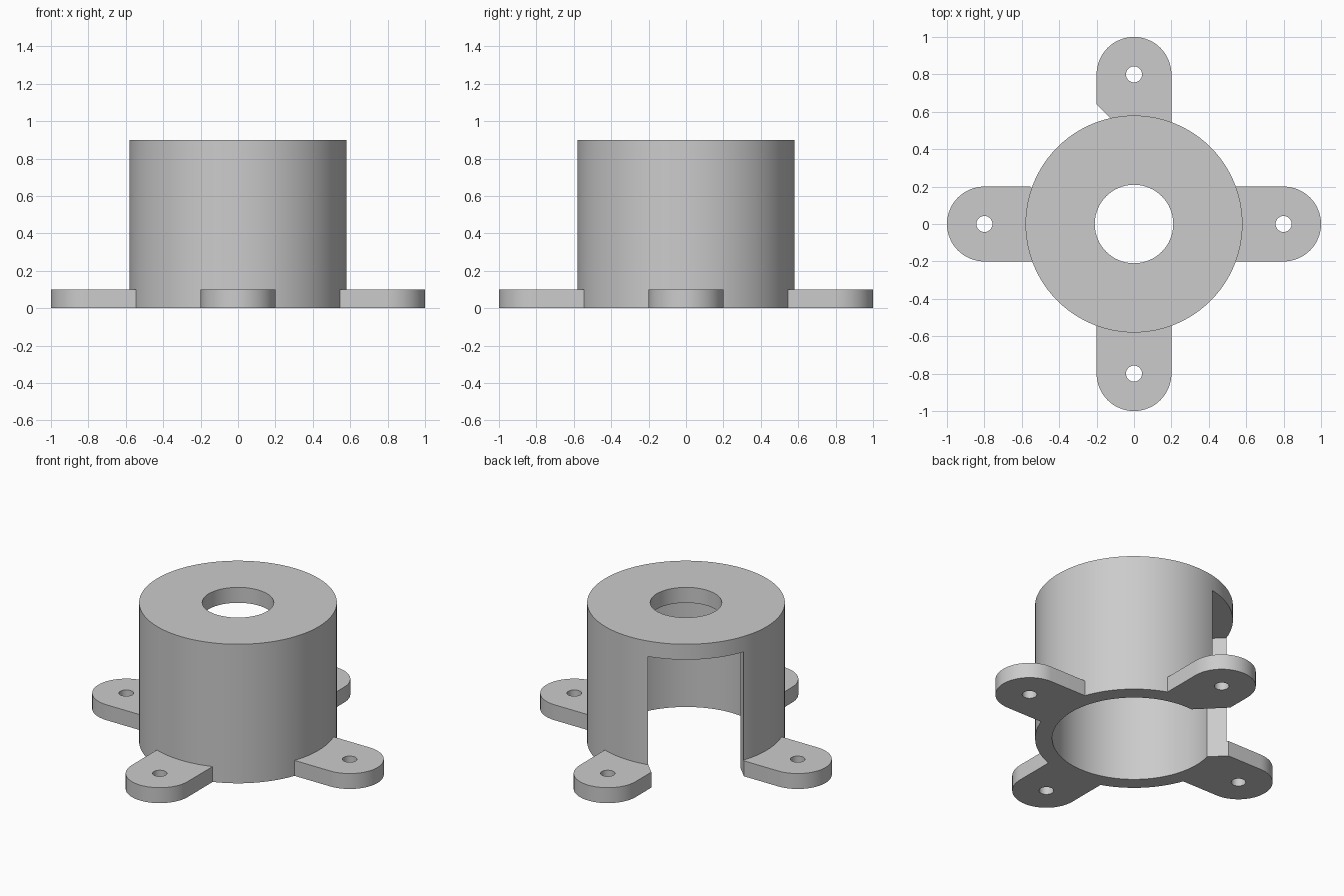
import bpy
import bmesh
from math import cos, sin, pi, radians, sqrt
from mathutils import Matrix, Vector

default = bpy.data.objects.get("Cube")
if default:
    bpy.data.objects.remove(default, do_unlink=True)

BODY_R, BODY_H = 0.58, 0.9
CAVITY_R, ROOF_Z = 0.48, 0.8
BORE_R = 0.21
FOOT_R, FOOT_H, FOOT_REACH = 0.2, 0.1, 0.8
SCREW_R = 0.043

grey = bpy.data.materials.new("light grey")
grey.use_nodes = True
grey.diffuse_color = (0.6, 0.6, 0.6, 1)
grey.node_tree.nodes["Principled BSDF"].inputs["Base Color"].default_value = (0.6, 0.6, 0.6, 1)


def prism(name, outline, z0, z1, turn=0.0):
    """Extrude a flat outline from z0 to z1, turned about the z axis."""
    bm = bmesh.new()
    face = bm.faces.new([bm.verts.new((x, y, z0)) for x, y in outline])
    top = bmesh.ops.extrude_face_region(bm, geom=[face])
    verts = [g for g in top["geom"] if isinstance(g, bmesh.types.BMVert)]
    bmesh.ops.translate(bm, verts=verts, vec=Vector((0, 0, z1 - z0)))
    bmesh.ops.recalc_face_normals(bm, faces=bm.faces)
    bm.transform(Matrix.Rotation(turn, 4, "Z"))
    mesh = bpy.data.meshes.new(name)
    bm.to_mesh(mesh)
    bm.free()
    mesh.materials.append(grey)
    obj = bpy.data.objects.new(name, mesh)
    bpy.context.collection.objects.link(obj)
    return obj


def arc(radius, start, end, steps, cx=0.0):
    return [(cx + radius * cos(start + (end - start) * i / steps),
             radius * sin(start + (end - start) * i / steps)) for i in range(steps + 1)]


def circle(radius, steps, cx=0.0):
    return arc(radius, 0, 2 * pi, steps, cx)[:-1]


def combine(target, tool, operation):
    """Apply a boolean and discard the tool object."""
    mod = target.modifiers.new(operation.lower(), "BOOLEAN")
    mod.operation = operation
    mod.solver = "EXACT"
    mod.object = tool
    bpy.ops.object.select_all(action="DESELECT")
    bpy.context.view_layer.objects.active = target
    target.select_set(True)
    bpy.ops.object.modifier_apply(modifier=mod.name)
    bpy.data.objects.remove(tool, do_unlink=True)


# Round housing
housing = prism("housing_with_feet", circle(BODY_R, 96), 0, BODY_H)

# Four rounded mounting feet
foot = [(0.3, -FOOT_R)] + arc(FOOT_R, -pi / 2, pi / 2, 32, FOOT_REACH) + [(0.3, FOOT_R)]
for i in range(4):
    combine(housing, prism("foot", foot, 0, FOOT_H, i * pi / 2), "UNION")

# Hollow interior and top bore
combine(housing, prism("cavity", circle(CAVITY_R, 96), -0.1, ROOF_Z), "DIFFERENCE")
combine(housing, prism("bore", circle(BORE_R, 64), ROOF_Z - 0.1, 1), "DIFFERENCE")

# Screw holes
for i in range(4):
    hole = prism("screw_hole", circle(SCREW_R, 32, FOOT_REACH), -0.1, 0.2, i * pi / 2)
    combine(housing, hole, "DIFFERENCE")

# Side opening, cut diagonally between the back and the -x foot
low, high = -0.44 / sqrt(2), 0.355 / sqrt(2)
opening = [(0.1, low), (1, low), (1, high), (0.1, high)]
combine(housing, prism("opening", opening, -0.1, ROOF_Z, 3 * pi / 4), "DIFFERENCE")

bpy.context.view_layer.objects.active = housing
housing.select_set(True)
bpy.ops.object.shade_smooth_by_angle(angle=radians(30))
